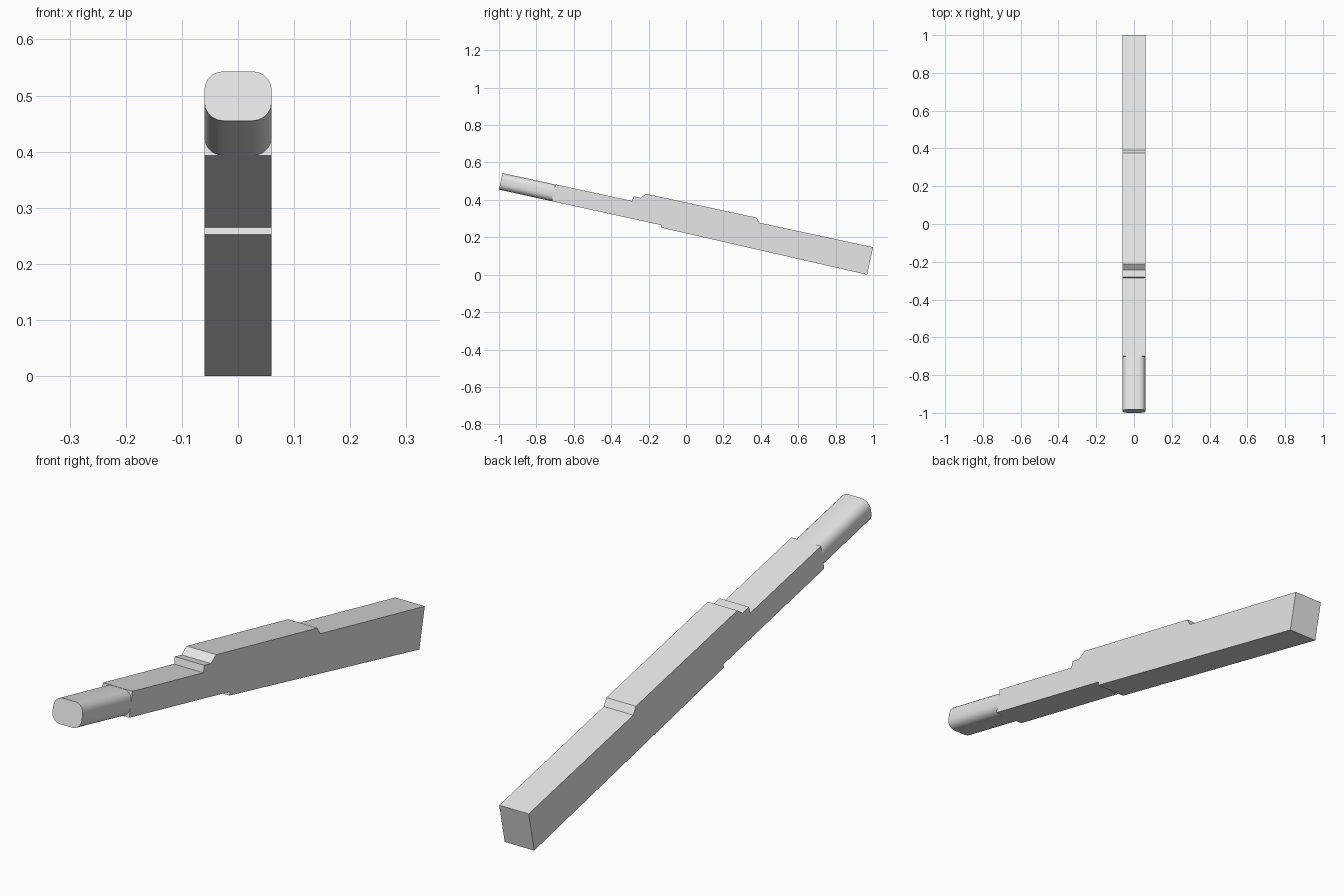
import bpy, bmesh, math
from mathutils import Vector

cube = bpy.data.objects.get("Cube")
if cube:
    bpy.data.objects.remove(cube, do_unlink=True)

HALF_WIDTH = 0.06

# Single material
grey = bpy.data.materials.new("light grey")
grey.use_nodes = True
grey.diffuse_color = (0.8, 0.8, 0.8, 1)
grey.node_tree.nodes["Principled BSDF"].inputs["Base Color"].default_value = (0.8, 0.8, 0.8, 1)


def side_prism(name, profile, round_axis=None, radius=0.0):
    """Extrude a (y, z) profile across x; optionally round edges along an axis."""
    bm = bmesh.new()
    face = bm.faces.new([bm.verts.new((-HALF_WIDTH, y, z)) for y, z in profile])
    ext = bmesh.ops.extrude_face_region(bm, geom=[face])
    moved = [v for v in ext["geom"] if isinstance(v, bmesh.types.BMVert)]
    bmesh.ops.translate(bm, vec=(2 * HALF_WIDTH, 0, 0), verts=moved)
    if round_axis:
        along = [e for e in bm.edges if abs(
            (e.verts[1].co - e.verts[0].co).normalized().dot(round_axis)) > 0.99]
        bmesh.ops.bevel(bm, geom=along, offset=radius, segments=5,
                        profile=0.5, affect='EDGES')
    bmesh.ops.recalc_face_normals(bm, faces=bm.faces)
    mesh = bpy.data.meshes.new(name)
    bm.to_mesh(mesh)
    bm.free()
    mesh.materials.append(grey)
    obj = bpy.data.objects.new(name, mesh)
    bpy.context.collection.objects.link(obj)
    return obj


# Stepped bar: underside from back to front, then the top from front to back
side_prism("stepped_bar", [
    (0.968, 0.0), (-0.135, 0.252), (-0.132, 0.265), (-0.718, 0.393),
    (-0.699, 0.483), (-0.287, 0.394), (-0.281, 0.419), (-0.243, 0.411),
    (-0.213, 0.432), (0.377, 0.305), (0.392, 0.278), (1.0, 0.147)])

# Rounded grip at the front end
axis = Vector((0, 0.282, -0.062)).normalized()
grip = side_prism("rounded_grip", [
    (-0.718, 0.393), (-1.0, 0.455), (-0.981, 0.543), (-0.699, 0.482)], axis, 0.034)

bpy.ops.object.select_all(action='DESELECT')
grip.select_set(True)
bpy.context.view_layer.objects.active = grip
bpy.ops.object.shade_smooth_by_angle(angle=math.radians(35))
